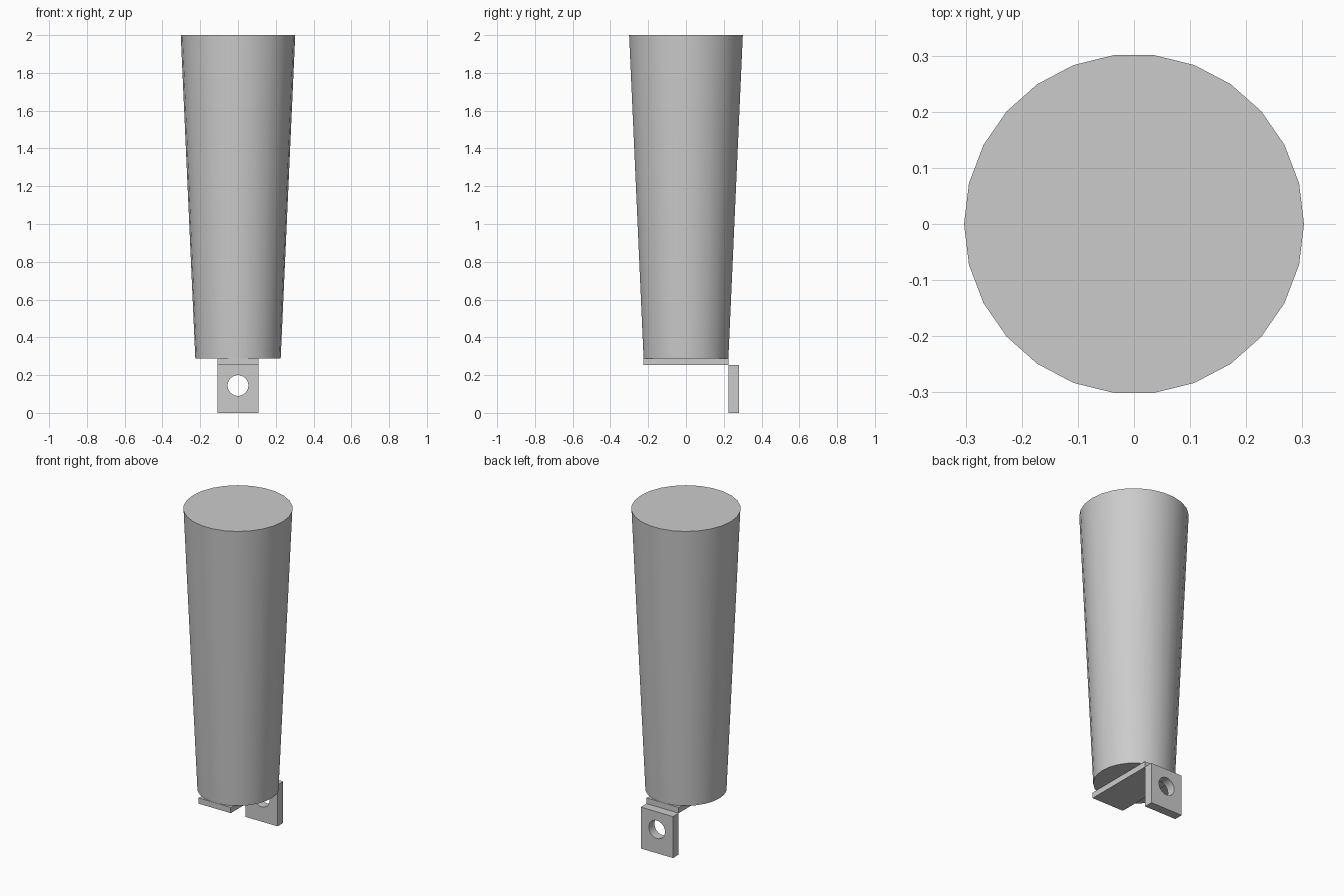
import bpy
import math

old = bpy.data.objects.get("Cube")
if old:
    bpy.data.objects.remove(old, do_unlink=True)

# Single grey material
grey = bpy.data.materials.new("plain_grey")
grey.use_nodes = True
colour = (0.6, 0.6, 0.6, 1)
grey.diffuse_color = colour
grey.node_tree.nodes["Principled BSDF"].inputs["Base Color"].default_value = colour


def finish(name):
    obj = bpy.context.object
    obj.name = name
    obj.data.materials.append(grey)
    return obj


def box(name, low, high):
    centre = [(a + b) / 2 for a, b in zip(low, high)]
    bpy.ops.mesh.primitive_cube_add(size=1, location=centre)
    obj = finish(name)
    obj.scale = [b - a for a, b in zip(low, high)]
    bpy.ops.object.transform_apply(location=False, rotation=False, scale=True)
    return obj


BODY_BOTTOM, TOP = 0.288, 2.0
PLATE_BOTTOM = 0.253
HALF_WIDTH = 0.109
PLATE_END = 0.226
SIDES = 26

# Tapered body, with a corner on the x axis
bpy.ops.mesh.primitive_cone_add(
    vertices=SIDES, radius1=0.226, radius2=0.303, depth=TOP - BODY_BOTTOM,
    location=(0, 0, (TOP + BODY_BOTTOM) / 2), rotation=(0, 0, math.pi / 2))
finish("tapered_body")
bpy.ops.object.shade_smooth_by_angle(angle=math.radians(30))

# Flat plate under the body
box("base_plate", (-HALF_WIDTH, -PLATE_END, PLATE_BOTTOM),
    (HALF_WIDTH, PLATE_END, BODY_BOTTOM))

# Hanging tab at the back with a round hole
tab = box("mounting_tab", (-HALF_WIDTH, PLATE_END, 0),
          (HALF_WIDTH, 0.281, PLATE_BOTTOM))
bpy.ops.mesh.primitive_cylinder_add(
    vertices=32, radius=0.055, depth=0.3,
    location=(0, 0.25, 0.145), rotation=(math.pi / 2, 0, 0))
cutter = finish("hole_cutter")
cutter.hide_render = True

bpy.ops.object.select_all(action="DESELECT")
bpy.context.view_layer.objects.active = tab
tab.select_set(True)
hole = tab.modifiers.new("hole", "BOOLEAN")
hole.operation = "DIFFERENCE"
hole.solver = "EXACT"
hole.object = cutter
bpy.ops.object.modifier_apply(modifier=hole.name)
bpy.data.objects.remove(cutter, do_unlink=True)
bpy.ops.object.shade_smooth_by_angle(angle=math.radians(30))
